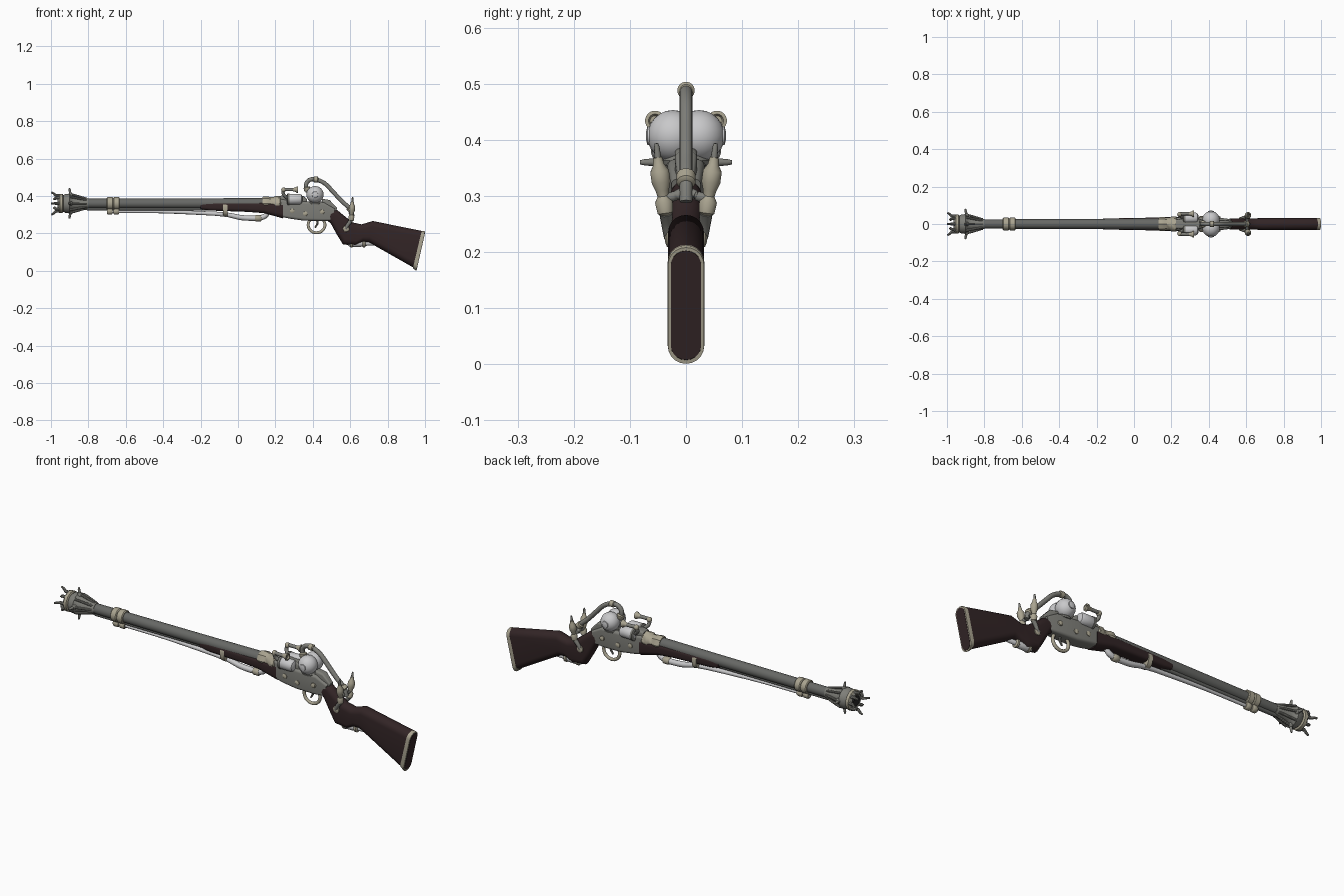
import bpy, bmesh, math
from mathutils import Vector


def material(name, col):
    m = bpy.data.materials.new(name)
    m.diffuse_color = (*col, 1)
    return m


WOOD = material("dark_wood", (0.032, 0.018, 0.019))
STEEL = material("barrel_steel", (0.135, 0.138, 0.13))
METAL = material("worn_metal", (0.21, 0.21, 0.19))
BRASS = material("pale_brass", (0.40, 0.37, 0.28))
SILVER = material("pale_silver", (0.58, 0.58, 0.59))
HOLE = material("bore_black", (0.02, 0.02, 0.02))


def skin(name, rings, mat, closed=False):
    """Join rings of points into a smooth solid."""
    bm = bmesh.new()
    loops = [[bm.verts.new(p) for p in r] for r in rings]
    n = len(loops[0])
    pairs = list(zip(loops, loops[1:]))
    if closed:
        pairs.append((loops[-1], loops[0]))
    for a, b in pairs:
        for i in range(n):
            bm.faces.new((a[i], a[(i + 1) % n], b[(i + 1) % n], b[i]))
    if not closed:
        bm.faces.new(loops[0])
        bm.faces.new(loops[-1])
    bmesh.ops.recalc_face_normals(bm, faces=bm.faces)
    me = bpy.data.meshes.new(name)
    bm.to_mesh(me)
    bm.free()
    me.materials.append(mat)
    ob = bpy.data.objects.new(name, me)
    bpy.context.collection.objects.link(ob)
    bpy.context.view_layer.objects.active = ob
    ob.select_set(True)
    bpy.ops.object.shade_smooth_by_angle(angle=math.radians(40))
    ob.select_set(False)
    return ob


def loft(name, sections, mat, rnd=1.0, n=6):
    """Sections: top x, z, bottom x, z, half width; rounded rectangles."""
    rings = []
    for xt, zt, xb, zb, w in sections:
        top, bot = Vector((xt, 0, zt)), Vector((xb, 0, zb))
        mid, h = (top + bot) / 2, (top - bot).length / 2
        up = (top - bot).normalized()
        r = min(w, h) * rnd * 0.98
        ring = []
        for q, (sy, sz) in enumerate(((1, 1), (-1, 1), (-1, -1), (1, -1))):
            for k in range(n):
                a = (q + k / (n - 1)) * math.pi / 2
                ring.append(mid + Vector((0, sy * (w - r) + r * math.cos(a), 0))
                            + up * (sz * (h - r) + r * math.sin(a)))
        rings.append(ring)
    return skin(name, rings, mat)


def lathe(name, origin, axis, profile, mat, n=20):
    """Profile: distance along axis, radius."""
    d = Vector(axis).normalized()
    u = d.orthogonal().normalized()
    v = d.cross(u)
    return skin(name, [[Vector(origin) + d * t + (u * math.cos(i * math.tau / n)
                + v * math.sin(i * math.tau / n)) * max(r, 0.0004) for i in range(n)]
                for t, r in profile], mat)


def tube(name, pts, radii, mat, n=12, steps=6, closed=False):
    """Sweep a circle along a smooth path; radii is a number or a list."""
    P = [Vector(p) for p in pts]
    R = radii if isinstance(radii, list) else [radii] * len(P)
    m = len(P)
    at = (lambda i: i % m) if closed else (lambda i: min(max(i, 0), m - 1))
    path = []
    for i in range(m if closed else m - 1):
        a, b, c, e = (P[at(i + k)] for k in (-1, 0, 1, 2))
        for s in range(steps):
            t = s / steps
            path.append((0.5 * (2 * b + (c - a) * t + (2 * a - 5 * b + 4 * c - e) * t * t
                        + (3 * b - a - 3 * c + e) * t ** 3),
                        R[at(i)] * (1 - t) + R[at(i + 1)] * t))
    if not closed:
        path.append((P[-1], R[-1]))
    rings, k = [], len(path)
    ref = Vector((0, 1, 0.013))
    for i, (p, r) in enumerate(path):
        j0, j1 = ((i - 1) % k, (i + 1) % k) if closed else (max(i - 1, 0), min(i + 1, k - 1))
        d = (path[j1][0] - path[j0][0]).normalized()
        side = ref if abs(d.dot(ref)) < 0.9 else Vector((1, 0, 0))
        u = (side - d * side.dot(d)).normalized()
        v = d.cross(u)
        rings.append([p + (u * math.cos(j * math.tau / n) + v * math.sin(j * math.tau / n)) * r
                      for j in range(n)])
    return skin(name, rings, mat, closed)


def ball(name, c, r, mat, axis=(0, 0, 1), stretch=1.0):
    prof = [(-r * stretch * math.cos(k * math.pi / 12), r * math.sin(k * math.pi / 12)) for k in range(13)]
    return lathe(name, c, axis, prof, mat, 24)


X = (1, 0, 0)
CZ = 0.36  # barrel axis height

# Barrel with reinforced breech
lathe("barrel", (0, 0, CZ), X, [(-0.92, 0.024), (-0.80, 0.025), (-0.2, 0.027), (0.16, 0.029)], STEEL, 24)
lathe("breech_ring", (0, 0, CZ), X, [(0.13, 0.034), (0.14, 0.038), (0.16, 0.038), (0.17, 0.034),
      (0.19, 0.034), (0.20, 0.04), (0.225, 0.04), (0.235, 0.03)], BRASS, 8)

# Muzzle crown, bore, prongs and spikes
lathe("muzzle_crown", (0, 0, CZ), X, [(-0.955, 0.026), (-0.965, 0.036), (-0.955, 0.046), (-0.935, 0.042),
      (-0.925, 0.05), (-0.90, 0.052), (-0.89, 0.042), (-0.87, 0.036), (-0.84, 0.032), (-0.80, 0.027)], METAL, 24)
lathe("muzzle_band", (0, 0, CZ), X, [(-0.958, 0.043), (-0.953, 0.051), (-0.938, 0.051), (-0.933, 0.043)], BRASS, 24)
lathe("muzzle_bore", (0, 0, CZ), X, [(-0.966, 0.026), (-0.95, 0.026)], HOLE)


def radial(x, r, a):
    return (x, r * math.cos(a), CZ + r * math.sin(a))


for i in range(8):
    a = i * math.tau / 8
    long = i % 2 == 0
    tip = 0.06 if long else 0.036
    tube("muzzle_prong", [radial(-0.94, 0.042, a), radial(-0.972, 0.042, a),
         radial(-0.985 if long else -0.98, tip * 0.88, a), radial(-0.998 if long else -0.985, tip, a)],
         [0.009, 0.008, 0.006, 0.005], METAL, 8, 3)
    tube("muzzle_strut", [radial(-0.90, 0.05, a), radial(-0.87, 0.043, a), radial(-0.81, 0.025, a)],
         0.006, METAL, 8, 3)
for i in range(4):
    a = i * math.tau / 4
    lathe("muzzle_spike", radial(-0.895, 0.04, a), (-0.15, math.cos(a), math.sin(a)),
          [(0, 0.012), (0.012, 0.011), (0.016, 0.007), (0.032, 0.006), (0.042, 0.004)], METAL, 10)

# Barrel bands and the pipe under the barrel
for x in (-0.685, -0.65):
    lathe("barrel_band", (x, 0, CZ), X, [(-0.017, 0.03), (-0.013, 0.034), (0.013, 0.034), (0.017, 0.03)], BRASS, 24)
    lathe("pipe_clamp", (x, 0, 0.318), X, [(-0.015, 0.014), (-0.01, 0.018), (0.01, 0.018), (0.015, 0.014)], BRASS)
lathe("under_rib", (0, 0, 0.332), X, [(-0.82, 0.006), (-0.80, 0.01), (-0.15, 0.01)], STEEL, 12)
tube("under_pipe", [(-0.70, 0, 0.317), (-0.45, 0, 0.316), (-0.3, 0, 0.313), (-0.12, 0, 0.305)],
     [0.008, 0.008, 0.010, 0.011], SILVER)
tube("feed_pipe", [(-0.12, 0, 0.305), (-0.05, 0, 0.298), (0.02, 0, 0.284), (0.10, 0, 0.281), (0.14, 0, 0.29),
     (0.16, 0, 0.31)], [0.011, 0.012, 0.014, 0.014, 0.014, 0.012], SILVER)
lathe("feed_pipe_collar", (0.09, 0, 0.281), X, [(0, 0.014), (0.005, 0.018), (0.03, 0.018), (0.035, 0.014)], BRASS)
loft("forestock_band", [(-0.08, 0.373, -0.08, 0.292, 0.033), (-0.057, 0.373, -0.057, 0.29, 0.033)], BRASS)

# Wooden forestock
loft("forestock", [(-0.2, 0.36, -0.2, 0.33, 0.026), (-0.15, 0.366, -0.15, 0.322, 0.029),
     (0.05, 0.366, 0.05, 0.315, 0.033), (0.14, 0.366, 0.14, 0.308, 0.036),
     (0.24, 0.366, 0.24, 0.28, 0.037)], WOOD, 0.7)

# Receiver body with top block and side plates
loft("receiver", [(0.215, 0.385, 0.23, 0.288, 0.033), (0.27, 0.378, 0.28, 0.278, 0.036),
     (0.36, 0.37, 0.35, 0.268, 0.036), (0.46, 0.365, 0.45, 0.266, 0.033),
     (0.52, 0.33, 0.495, 0.268, 0.026)], METAL, 0.4)
loft("receiver_top", [(0.225, 0.40, 0.225, 0.35, 0.024), (0.25, 0.405, 0.25, 0.35, 0.026),
     (0.35, 0.40, 0.35, 0.35, 0.026), (0.37, 0.38, 0.37, 0.34, 0.02)], METAL, 0.4)
loft("rear_tang", [(0.45, 0.385, 0.45, 0.33, 0.02), (0.49, 0.378, 0.49, 0.32, 0.02),
     (0.53, 0.335, 0.52, 0.3, 0.014)], METAL, 0.5)
for s in (-1, 1):
    for x, z in ((0.29, 0.32), (0.36, 0.305), (0.45, 0.315)):
        lathe("receiver_bolt", (x, s * 0.032, z), (0, s, 0), [(0, 0.013), (0.007, 0.012), (0.01, 0.007)], BRASS, 12)

# Trigger guard and trigger
tube("trigger_guard", [(0.42 + 0.045 * math.cos(k * math.tau / 10), 0, 0.245 + 0.042 * math.sin(k * math.tau / 10))
     for k in range(10)], 0.008, BRASS, 10, 4, True)
tube("trigger", [(0.42, 0, 0.28), (0.425, 0, 0.255), (0.412, 0, 0.23)], [0.007, 0.006, 0.004], METAL, 8)

# Twin pressure globes with base collar
for s in (-1, 1):
    ball("pressure_globe", (0.412, s * 0.023, 0.407), 0.046, SILVER)
    lathe("globe_cap", (0.412, s * 0.062, 0.407), (0, s, 0), [(0, 0.018), (0.007, 0.016), (0.009, 0.008)], SILVER)
lathe("globe_seat", (0.412, 0, 0.355), (0, 0, 1), [(0, 0.04), (0.008, 0.042), (0.016, 0.036)], METAL, 24)

# Side canisters and the flared vents above them
for s in (-1, 1):
    lathe("side_canister", (0, s * 0.032, 0.383), X, [(0.26, 0.012), (0.265, 0.024), (0.275, 0.029),
          (0.33, 0.029), (0.34, 0.024), (0.345, 0.012)], SILVER)
    lathe("canister_band", (0, s * 0.032, 0.383), X, [(0.262, 0.025), (0.265, 0.031), (0.275, 0.031),
          (0.278, 0.025)], METAL)
    tube("vent_pipe", [(0.262, s * 0.035, 0.39), (0.243, s * 0.045, 0.41), (0.245, s * 0.053, 0.433),
         (0.27, s * 0.055, 0.434), (0.30, s * 0.055, 0.434)], 0.009, METAL, 10)
    lathe("vent_flare", (0.295, s * 0.055, 0.434), X, [(0, 0.009), (0.012, 0.012), (0.02, 0.018), (0.026, 0.018),
          (0.027, 0.012), (0.02, 0.009)], BRASS)
    ball("vent_elbow", (0.244, s * 0.052, 0.433), 0.013, BRASS)

# Arched pipe from the globes to the grip
tube("arch_pipe", [(0.372, 0, 0.42), (0.364, 0, 0.46), (0.383, 0, 0.486), (0.42, 0, 0.487), (0.465, 0, 0.466),
     (0.51, 0, 0.42), (0.555, 0, 0.372), (0.60, 0, 0.33), (0.612, 0, 0.29)], 0.0115, METAL, 14)
lathe("arch_collar", (0.402, 0, 0.488), X, [(0, 0.011), (0.004, 0.0155), (0.024, 0.0155), (0.028, 0.011)], BRASS)
lathe("arch_foot_collar", (0.372, 0, 0.425), (-0.2, 0, 1), [(0, 0.014), (0.005, 0.018), (0.02, 0.018), (0.025, 0.012)], BRASS)
lathe("arch_end_collar", (0.59, 0, 0.34), (1, 0, -1), [(0, 0.012), (0.004, 0.017), (0.022, 0.017), (0.026, 0.012)], BRASS)

# Valve bottles either side of the grip
for s in (-1, 1):
    lathe("valve_bottle", (0.605, s * 0.036, 0.265), (0.06, s * 0.14, 1),
          [(0, 0.008), (0.005, 0.014), (0.025, 0.016), (0.035, 0.010), (0.045, 0.012), (0.06, 0.017),
           (0.08, 0.017), (0.092, 0.010), (0.105, 0.008)], BRASS)
    lathe("valve_tip", (0.611, s * 0.05, 0.367), (0.06, s * 0.1, 1), [(0, 0.006), (0.02, 0.005), (0.027, 0.003)], METAL, 10)
    tube("valve_link", [(0.60, 0, 0.31), (0.605, s * 0.02, 0.30), (0.607, s * 0.04, 0.295)], 0.009, METAL, 10)
    tube("valve_feed", [(0.605, s * 0.036, 0.27), (0.59, s * 0.034, 0.25), (0.575, s * 0.03, 0.225)],
         [0.012, 0.01, 0.009], METAL, 10)
    lathe("grip_boss", (0.578, s * 0.026, 0.225), (0, s, 0), [(0, 0.018), (0.008, 0.016), (0.011, 0.008)], BRASS)

# Wooden grip and butt stock
loft("stock", [(0.47, 0.335, 0.47, 0.272, 0.026), (0.53, 0.325, 0.495, 0.255, 0.028),
     (0.575, 0.288, 0.525, 0.20, 0.029), (0.615, 0.258, 0.56, 0.142, 0.030), (0.66, 0.248, 0.625, 0.133, 0.030),
     (0.685, 0.255, 0.665, 0.152, 0.031), (0.72, 0.266, 0.70, 0.152, 0.032),
     (0.988, 0.212, 0.938, 0.017, 0.032)], WOOD)

# Butt plate: pale rim with a dark face
loft("butt_rim", [(0.982, 0.213, 0.935, 0.014, 0.0325), (0.995, 0.212, 0.947, 0.004, 0.033),
     (1.0, 0.208, 0.953, 0.001, 0.032)], BRASS)
loft("butt_face", [(0.994, 0.204, 0.952, 0.007, 0.027), (1.0, 0.202, 0.956, 0.008, 0.027)], WOOD)

# Small tank under the grip
lathe("grip_tank", (0.585, 0, 0.145), X, [(0, 0.006), (0.01, 0.016), (0.025, 0.019), (0.07, 0.018), (0.09, 0.012),
      (0.14, 0.01), (0.15, 0.004)], SILVER)
for x in (0.598, 0.665):
    lathe("tank_band", (x, 0, 0.145), X, [(0, 0.017), (0.004, 0.021), (0.014, 0.021), (0.018, 0.016)], BRASS)
